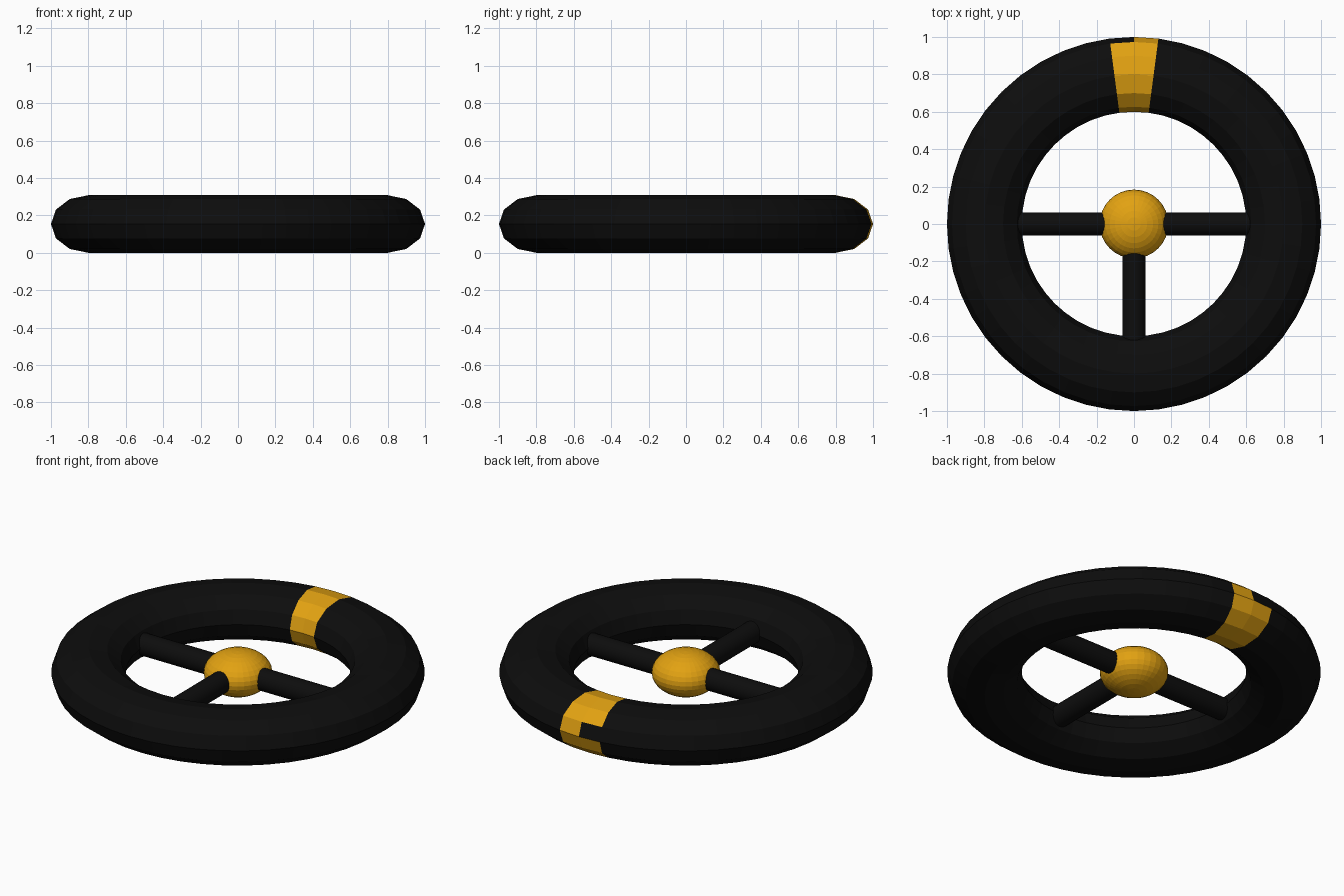
import bpy
from math import radians, atan2, pi

if "Cube" in bpy.data.objects:
    bpy.data.objects.remove(bpy.data.objects["Cube"])

MID = 0.154  # height of the wheel's centre plane


def material(name, color):
    m = bpy.data.materials.new(name)
    m.diffuse_color = (*color, 1.0)
    m.use_nodes = True
    m.node_tree.nodes["Principled BSDF"].inputs["Base Color"].default_value = m.diffuse_color
    return m


black = material("black_grip", (0.004, 0.004, 0.004))
gold = material("gold_accent", (0.76, 0.36, 0.006))


def finish(name, *mats):
    ob = bpy.context.object
    ob.name = name
    for m in mats:
        ob.data.materials.append(m)
    bpy.ops.object.transform_apply(location=False, rotation=True, scale=True)
    return ob


# Rim: flattened ring
bpy.ops.mesh.primitive_torus_add(major_segments=48, minor_segments=12,
                                 major_radius=0.8, minor_radius=0.2,
                                 location=(0, 0, MID))
bpy.context.object.scale = (1, 1, MID / 0.2)
rim = finish("rim", black, gold)

# Gold marker band at the back, two segments wide, with one upper outer face left black
for f in rim.data.polygons:
    c = f.center
    if abs(atan2(c.y, c.x) - pi / 2) < radians(7.5):
        notch = c.x < 0 and c.y > 0.96 and c.z > 0
        f.material_index = 0 if notch else 1

# Hub: squashed ball
bpy.ops.mesh.primitive_uv_sphere_add(segments=32, ring_count=16, radius=0.184,
                                     location=(0, 0, MID))
bpy.context.object.scale = (1, 1, 0.67)
finish("hub", gold)

# Three spokes: left, right and front
for name, angle in (("right_spoke", 0), ("left_spoke", 180), ("front_spoke", -90)):
    inner, outer = 0.08, 0.64
    a = radians(angle)
    bpy.ops.mesh.primitive_cylinder_add(vertices=24, radius=0.062, depth=outer - inner,
                                        rotation=(0, pi / 2, a))
    spoke = finish(name, black)
    mid = (inner + outer) / 2
    spoke.location = (mid * (1 if angle == 0 else -1 if angle == 180 else 0),
                      -mid if angle == -90 else 0, MID)
    bpy.ops.object.shade_smooth_by_angle(angle=radians(40))
